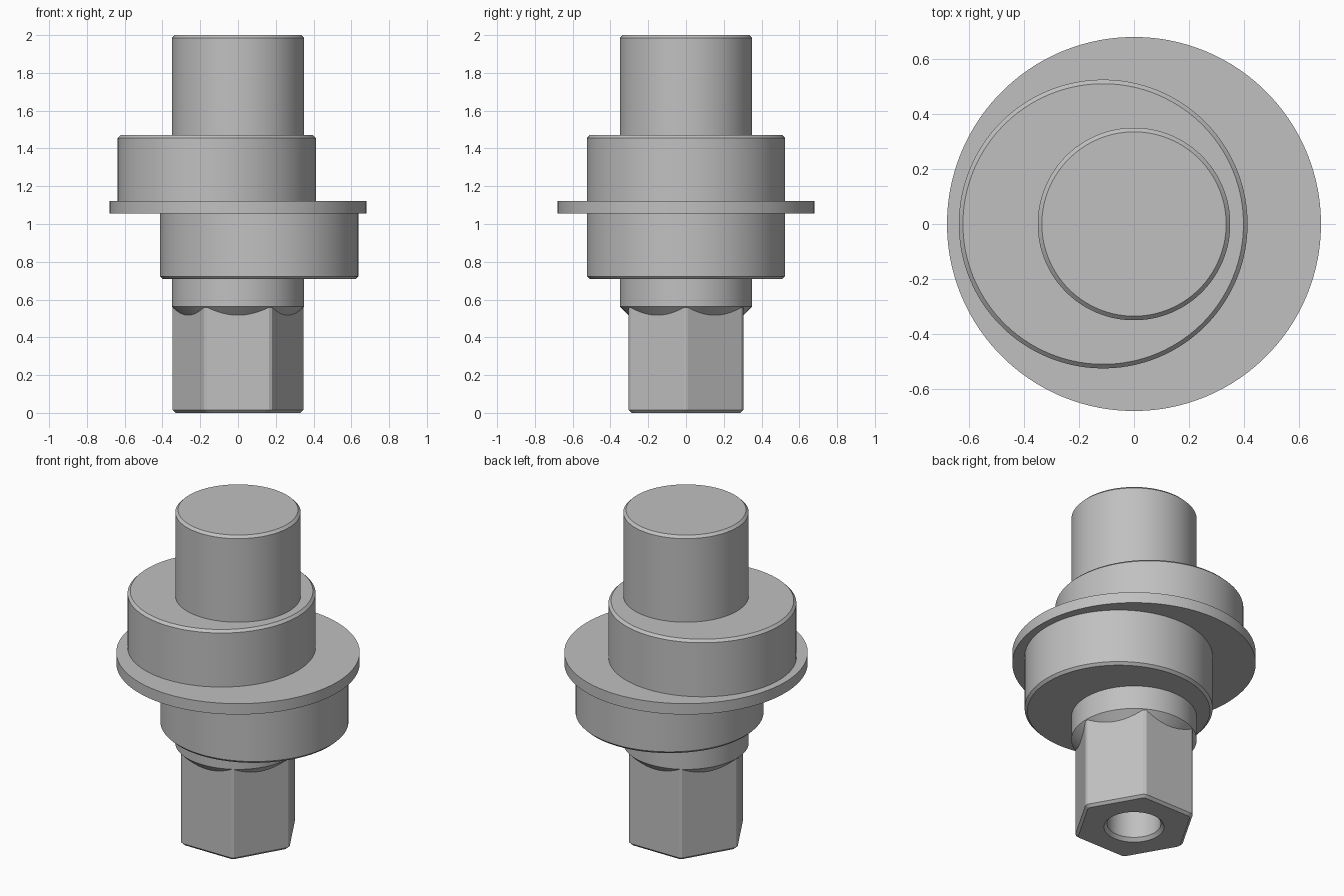
import bpy, bmesh, math

cube = bpy.data.objects.get("Cube")
if cube:
    bpy.data.objects.remove(cube, do_unlink=True)

SEGMENTS = 120
SHARP = math.radians(25)

steel = bpy.data.materials.new("grey steel")
steel.use_nodes = True
GREY = (0.53, 0.53, 0.53, 1)
steel.diffuse_color = GREY
steel.node_tree.nodes["Principled BSDF"].inputs["Base Color"].default_value = GREY


def circle(radius, z):
    return lambda angle: (radius, z)


def hexagon(apothem, height):
    """Hexagonal ring with corners on the x axis; height depends on the radius."""
    def ring(angle):
        across = angle % (math.pi / 3) - math.pi / 6
        radius = apothem / math.cos(across)
        return radius, height(radius)
    return ring


def loft(name, rings, centre_x=0):
    """Skin a stack of rings and close both ends."""
    bm = bmesh.new()
    loops = []
    for ring in rings:
        loop = []
        for i in range(SEGMENTS):
            angle = (i + 0.5) * math.tau / SEGMENTS
            radius, z = ring(angle)
            loop.append(bm.verts.new((radius * math.cos(angle), radius * math.sin(angle), z)))
        loops.append(loop)
    for low, high in zip(loops, loops[1:]):
        for i in range(SEGMENTS):
            j = (i + 1) % SEGMENTS
            bm.faces.new((low[i], low[j], high[j], high[i]))
    bm.faces.new(loops[0][::-1])
    bm.faces.new(loops[-1])
    bmesh.ops.recalc_face_normals(bm, faces=bm.faces)
    for face in bm.faces:
        face.smooth = True
    for edge in bm.edges:
        edge.smooth = edge.calc_face_angle(0) < SHARP
    mesh = bpy.data.meshes.new(name)
    bm.to_mesh(mesh)
    bm.free()
    mesh.materials.append(steel)
    obj = bpy.data.objects.new(name, mesh)
    obj.location.x = centre_x
    bpy.context.collection.objects.link(obj)


def disc(name, radius, bottom, top, bevel_bottom=0, bevel_top=0, centre_x=0):
    rings = [circle(radius, bottom + bevel_bottom), circle(radius, top - bevel_top)]
    if bevel_bottom:
        rings.insert(0, circle(radius - bevel_bottom, bottom))
    if bevel_top:
        rings.append(circle(radius - bevel_top, top))
    loft(name, rings, centre_x)


# Hexagonal drive end: blind hole, chamfered foot, flats, conical run-out, round neck
SHAFT, APOTHEM, BEVEL = 0.35, 0.304, 0.015
NECK = 0.563
loft("hex_drive", [
    circle(0.15, 0.4),
    circle(0.15, 0.02),
    circle(0.168, 0),
    hexagon(APOTHEM - BEVEL, lambda r: 0),
    hexagon(APOTHEM, lambda r: BEVEL),
    hexagon(APOTHEM, lambda r: NECK - (SHAFT - r)),
    circle(SHAFT, NECK),
    circle(SHAFT, 0.72),
])

# Two opposed eccentric cams either side of a flange
CAM, OFFSET = 0.525, 0.112
disc("lower_cam", CAM, 0.708, 1.055, bevel_bottom=BEVEL, centre_x=OFFSET)
disc("flange", 0.68, 1.055, 1.122)
disc("upper_cam", CAM, 1.122, 1.47, bevel_top=BEVEL, centre_x=-OFFSET)

# Plain round shaft
disc("upper_shaft", SHAFT, 1.46, 2, bevel_top=BEVEL)
